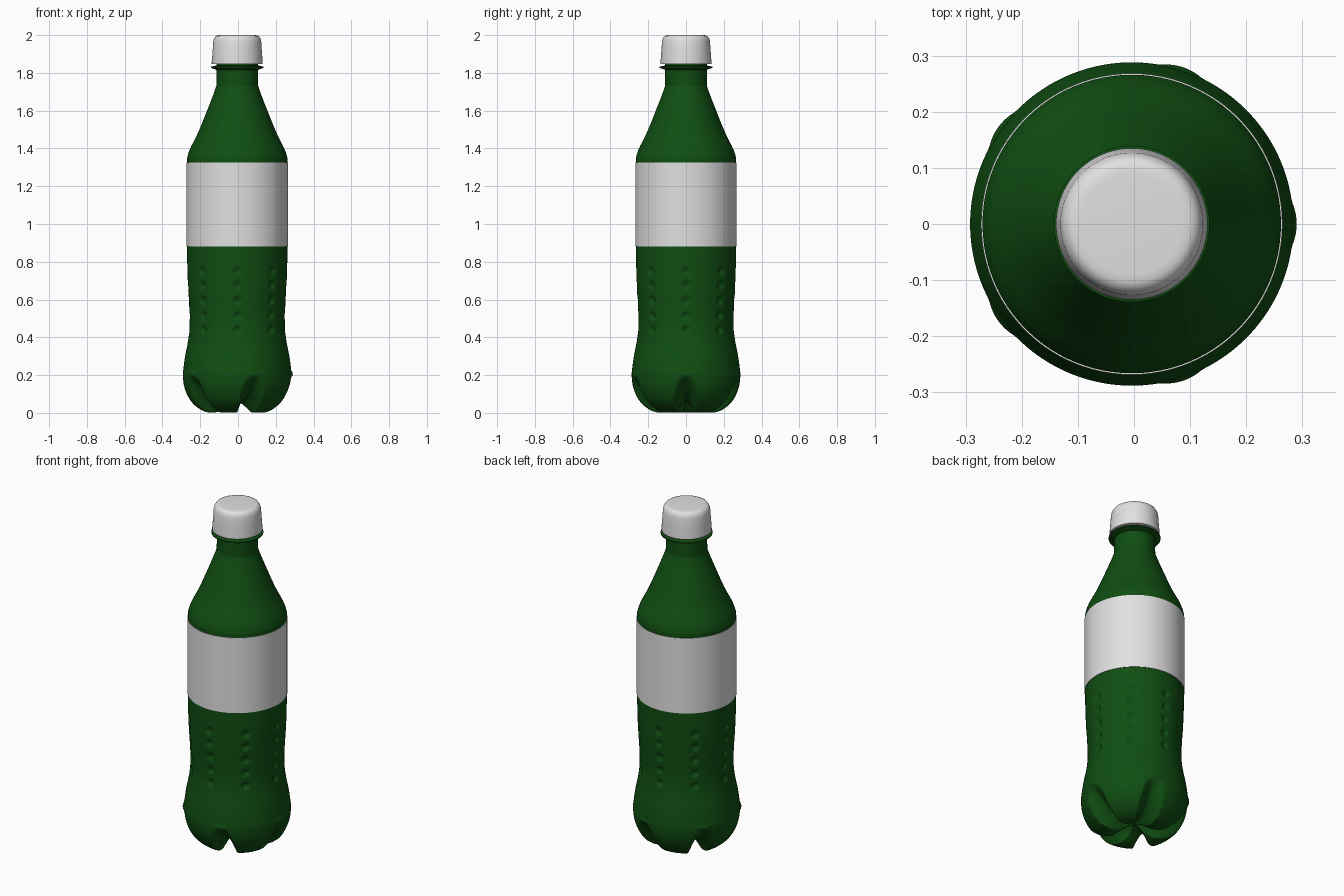
import bpy, bmesh, math

cube = bpy.data.objects.get("Cube")
if cube:
    bpy.data.objects.remove(cube, do_unlink=True)

CX = -0.004          # bottle axis
SEGS = 200


def material(name, rgb, rough):
    m = bpy.data.materials.new(name)
    m.use_nodes = True
    m.diffuse_color = (*rgb, 1)
    bsdf = m.node_tree.nodes["Principled BSDF"]
    bsdf.inputs["Base Color"].default_value = (*rgb, 1)
    bsdf.inputs["Roughness"].default_value = rough
    return m


green = material("bottle green", (0.005, 0.075, 0.006), 0.4)
white = material("white plastic", (0.75, 0.75, 0.75), 0.5)


def spline(pts, sub):
    """Catmull-Rom samples through tuples of any length."""
    out = []
    for i in range(len(pts) - 1):
        a, b, c, d = (pts[max(i - 1, 0)], pts[i], pts[i + 1],
                      pts[min(i + 2, len(pts) - 1)])
        for j in range(sub):
            t = j / sub
            out.append(tuple(
                0.5 * (2 * q + (r - p) * t + (2 * p - 5 * q + 4 * r - s) * t * t
                       + (3 * q - p - 3 * r + s) * t ** 3)
                for p, q, r, s in zip(a, b, c, d)))
    out.append(tuple(pts[-1]))
    return out


def lathe(name, rings, mat, segs=SEGS, shape=None, angle=40):
    """Revolve rings; shape(ring, theta) gives (r, z). Ends are capped."""
    shape = shape or (lambda ring, th: ring[:2])
    bm = bmesh.new()
    loops = []
    for ring in rings:
        loop = []
        for i in range(segs):
            th = 2 * math.pi * i / segs
            r, z = shape(ring, th)
            loop.append(bm.verts.new((CX + r * math.cos(th), r * math.sin(th), z)))
        loops.append(loop)
    for lo, hi in zip(loops, loops[1:]):
        for i in range(segs):
            j = (i + 1) % segs
            bm.faces.new((lo[i], lo[j], hi[j], hi[i]))
    bm.faces.new(loops[0][::-1])
    bm.faces.new(loops[-1])
    bmesh.ops.recalc_face_normals(bm, faces=bm.faces)
    me = bpy.data.meshes.new(name)
    bm.to_mesh(me)
    bm.free()
    me.materials.append(mat)
    ob = bpy.data.objects.new(name, me)
    bpy.context.collection.objects.link(ob)
    bpy.ops.object.select_all(action='DESELECT')
    ob.select_set(True)
    bpy.context.view_layer.objects.active = ob
    bpy.ops.object.shade_smooth_by_angle(angle=math.radians(angle))
    return ob


def off_angle(th, count):
    """Signed angle to the nearest of `count` evenly spaced directions."""
    step = 2 * math.pi / count
    return (th + step / 2) % step - step / 2


# Five-lobed foot: lobe r, lobe z, groove r, groove z, groove half width (deg)
FOOT = [(0.004, 0.055, 0.004, 0.060, 36), (0.03, 0.048, 0.03, 0.062, 35),
        (0.06, 0.030, 0.055, 0.064, 30), (0.10, 0.008, 0.085, 0.068, 24),
        (0.13, 0.001, 0.11, 0.072, 20), (0.16, 0.004, 0.13, 0.078, 18),
        (0.195, 0.018, 0.155, 0.088, 17), (0.235, 0.050, 0.19, 0.105, 15.5),
        (0.262, 0.090, 0.222, 0.130, 13.5), (0.281, 0.140, 0.256, 0.160, 11),
        (0.287, 0.185, 0.285, 0.188, 7), (0.288, 0.205, 0.294, 0.205, 8),
        (0.286, 0.225, 0.287, 0.225, 8)]


def foot_shape(ring, th):
    r, z, gr, gz, w = ring
    t = abs(off_angle(th, 5)) / math.radians(w)
    k = max(0.0, 1 - t * t)
    return r + (gr - r) * k, max(0.0, z + (gz - z) * k)


lathe("foot", spline(FOOT, 4), green, shape=foot_shape, angle=50)

# Waisted grip with eight columns of five round dimples
GRIP = [(0.286, 0.225), (0.276, 0.30), (0.259, 0.39), (0.252, 0.47),
        (0.254, 0.56), (0.260, 0.66), (0.264, 0.76), (0.266, 0.88)]
ROWS = [0.44, 0.515, 0.595, 0.675, 0.75]
DIMPLE = 0.023


def grip_shape(ring, th):
    r, z = ring
    dx = off_angle(th, 8) * r
    dz = min(abs(z - row) for row in ROWS)
    d = (dx * dx + dz * dz) / DIMPLE ** 2
    return r - 0.014 * max(0.0, 1 - d), z


lathe("grip", spline(GRIP, 11), green, shape=grip_shape, angle=50)

# Shoulder and neck
SHOULDER = [(0.266, 0.88), (0.266, 1.10), (0.266, 1.32), (0.264, 1.355),
            (0.249, 1.40), (0.207, 1.485), (0.158, 1.605), (0.116, 1.715),
            (0.111, 1.75), (0.111, 1.87)]
lathe("shoulder_and_neck", spline(SHOULDER, 6), green, segs=96)

# Thin wrapped label
lathe("label", [(0.264, 0.88), (0.2685, 0.88), (0.2685, 1.325), (0.264, 1.325)],
      white, segs=96)

# Flange under the cap
lathe("neck_flange", [(0.108, 1.815), (0.125, 1.822), (0.139, 1.826),
                      (0.139, 1.833), (0.108, 1.840)], green, segs=96)

# Screw cap with a rounded top edge
CAP = [(0.108, 1.848), (0.135, 1.848), (0.135, 1.856), (0.130, 1.92),
       (0.127, 1.965), (0.123, 1.982), (0.115, 1.994), (0.104, 1.999),
       (0.09, 2.0)]
lathe("cap", CAP, white, segs=96)
